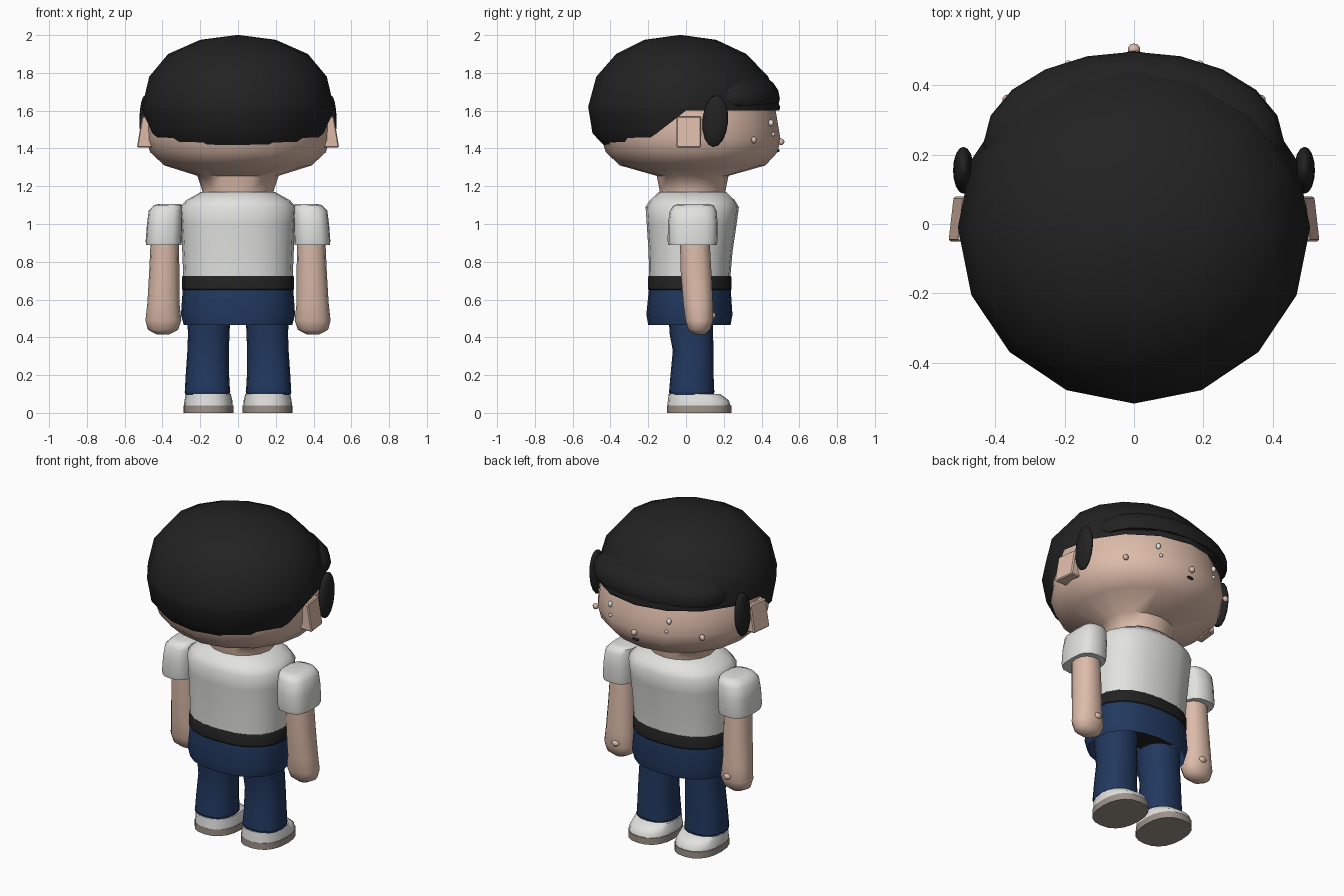
import bpy, bmesh, math
from mathutils import Vector, Matrix

cube = bpy.data.objects.get("Cube")
if cube:
    bpy.data.objects.remove(cube, do_unlink=True)


def material(name, r, g, b):
    m = bpy.data.materials.new(name)
    m.use_nodes = True
    m.diffuse_color = (r, g, b, 1)
    m.node_tree.nodes["Principled BSDF"].inputs["Base Color"].default_value = (r, g, b, 1)
    return m


SKIN = material("skin", .72, .50, .40)
BLACK = material("hair_black", .016, .016, .016)
WHITE = material("shirt_white", .76, .76, .74)
BLUE = material("trouser_blue", .016, .040, .115)
TAUPE = material("sole_taupe", .34, .29, .25)


def finish(name, bm, mat, angle=45):
    bmesh.ops.recalc_face_normals(bm, faces=bm.faces)
    mesh = bpy.data.meshes.new(name)
    bm.to_mesh(mesh)
    bm.free()
    mesh.materials.append(mat)
    ob = bpy.data.objects.new(name, mesh)
    bpy.context.collection.objects.link(ob)
    bpy.ops.object.select_all(action='DESELECT')
    ob.select_set(True)
    bpy.context.view_layer.objects.active = ob
    bpy.ops.object.shade_smooth_by_angle(angle=math.radians(angle))
    return ob


def loft(rings, sides=16, power=1.0, caps=(True, True)):
    """Stack of oval rings given as (z, x, y, radius x, radius y); power < 1 squares them off."""
    bm = bmesh.new()
    loops = []
    for z, cx, cy, rx, ry in rings:
        loop = []
        for i in range(sides):
            a = 2 * math.pi * i / sides
            c, s = math.cos(a), math.sin(a)
            loop.append(bm.verts.new((cx + rx * math.copysign(abs(c) ** power, c),
                                      cy + ry * math.copysign(abs(s) ** power, s), z)))
        loops.append(loop)
    for low, high in zip(loops, loops[1:]):
        for i in range(sides):
            j = (i + 1) % sides
            bm.faces.new((low[i], low[j], high[j], high[i]))
    for wanted, loop in zip(caps, (loops[0], loops[-1])):
        if wanted:
            bm.faces.new(loop)
    return bm


def ball(name, centre, size, mat, sides=16, tilt=0):
    bm = bmesh.new()
    bmesh.ops.create_uvsphere(bm, u_segments=sides, v_segments=max(6, sides // 2), radius=1)
    bm.transform(Matrix.Translation(centre) @ Matrix.Rotation(tilt, 4, 'X')
                 @ Matrix.Diagonal((*size, 1)))
    return finish(name, bm, mat, 60)


def cut(bm, point, normal, clear=False):
    return bmesh.ops.bisect_plane(bm, geom=bm.verts[:] + bm.edges[:] + bm.faces[:], dist=1e-5,
                                  plane_co=point, plane_no=normal, clear_inner=clear)


# Head and neck
finish("head", loft([
    (1.12, 0, .035, .18, .17), (1.18, 0, .035, .19, .175), (1.255, 0, .035, .215, .19),
    (1.31, 0, .035, .39, .385), (1.38, 0, .03, .465, .455), (1.45, 0, .027, .487, .473),
    (1.52, 0, .015, .487, .473), (1.6, 0, 0, .48, .475), (1.75, 0, -.01, .42, .42)]), SKIN, 60)

# Hair cap, trimmed to a hairline that drops towards the nape
bm = loft([(1.34, 0, -.01, .32, .32), (1.37, 0, -.01, .385, .38), (1.48, 0, -.01, .482, .485),
           (1.62, 0, -.01, .508, .508), (1.78, 0, -.02, .47, .455), (1.9, 0, -.025, .37, .345),
           (1.975, 0, -.03, .2, .19), (2, 0, -.03, .01, .01)])
slope = Vector((0, -.78, 1))
low_point = Vector((0, -.02, 1.585))
cut(bm, low_point, slope)
cut(bm, (0, 0, 1.6), (0, 0, 1))
bald = [f for f in bm.faces if f.calc_center_median().z < 1.6
        and (f.calc_center_median() - low_point).dot(slope) < 0]
bmesh.ops.delete(bm, geom=bald, context='FACES')
finish("hair_cap", bm, BLACK, 60)

# Fringe with a flat underside
bm = bmesh.new()
bmesh.ops.create_uvsphere(bm, u_segments=20, v_segments=12, radius=1)
bm.transform(Matrix.Translation((0, .23, 1.665)) @ Matrix.Diagonal((.435, .267, .165, 1)))
cut(bm, (0, 0, 1.6), (0, -.08, 1), True)
bmesh.ops.holes_fill(bm, edges=[e for e in bm.edges if e.is_boundary])
finish("fringe", bm, BLACK, 50)

# Nose and mouth
ball("nose", (0, .503, 1.435), (.018, .018, .018), SKIN, 10)
ball("mouth", (0, .488, 1.388), (.024, .008, .008), BLACK, 10)

# Torso: shirt, belt and open-bottomed hips
finish("shirt", loft([
    (.72, 0, .02, .29, .215), (.85, 0, .024, .295, .222), (1.0, 0, .03, .302, .238),
    (1.09, 0, .033, .308, .247), (1.125, 0, .034, .275, .225), (1.17, 0, .035, .195, .178)],
    20, .85), WHITE, 50)
finish("belt", loft([(.648, 0, .02, .292, .216), (.655, 0, .02, .297, .221),
                     (.718, 0, .02, .297, .221), (.726, 0, .02, .292, .216)], 20, .85), BLACK, 35)
finish("hips", loft([(.465, 0, .018, .287, .218), (.52, 0, .018, .302, .228),
                     (.65, 0, .02, .293, .217)], 20, .85, (False, False)), BLUE)

for side, label in ((1, "left"), (-1, "right")):
    # Sideburn, ear and face details
    ball(label + "_sideburn", (side * .492, .155, 1.545), (.03, .068, .138), BLACK, 16, -.08)
    bm = bmesh.new()
    bmesh.ops.create_cube(bm, size=1)
    for v in bm.verts:
        outer, back, low = v.co.x * side > 0, v.co.y < 0, v.co.z < 0
        v.co = (side * (.493 + .015 * back + .028 * low if outer else .42),
                -.05 if back else .08, 1.405 if low else 1.57)
    bmesh.ops.bevel(bm, geom=bm.edges[:], offset=.006, segments=1, affect='EDGES')
    finish(label + "_ear", bm, SKIN, 30)
    ball(label + "_cheek", (side * .362, .36, 1.445), (.018, .014, .018), SKIN, 10)
    ball(label + "_eye", (side * .2, .45, 1.535), (.014, .014, .018), WHITE, 10)
    ball(label + "_eye_lower", (side * .19, .462, 1.475), (.01, .01, .011), WHITE, 10)

    # Arm, thumb and puffed sleeve
    x = side
    finish(label + "_arm", loft([
        (.415, x * .397, .07, .032, .028), (.44, x * .397, .07, .08, .058),
        (.49, x * .395, .07, .095, .075), (.58, x * .395, .064, .085, .08),
        (.75, x * .39, .053, .08, .083), (.95, x * .388, .045, .073, .08)], 14, .9), SKIN, 60)
    ball(label + "_thumb", (x * .38, .142, .515), (.024, .016, .018), SKIN, 10)
    finish(label + "_sleeve", loft([
        (.89, x * .393, .035, .094, .128), (.91, x * .393, .035, .096, .132),
        (1.0, x * .388, .036, .094, .132), (1.07, x * .383, .038, .09, .124),
        (1.1, x * .37, .04, .075, .105), (1.107, x * .36, .04, .05, .07)], 16, .7), WHITE, 55)

    # Leg with dark cuff
    finish(label + "_leg", loft([
        (.11, x * .162, .03, .12, .12), (.2, x * .162, .032, .115, .114),
        (.33, x * .158, .038, .11, .108), (.42, x * .155, .028, .11, .115),
        (.52, x * .155, .026, .115, .118)], 16, .85), BLUE, 60)
    finish(label + "_cuff", loft([(.096, x * .162, .03, .116, .116),
                                  (.112, x * .162, .03, .121, .121)], 16, .85), BLUE)

    # Shoe with a sloping toe
    finish(label + "_shoe_sole", loft([(0, x * .157, .07, .132, .17),
                                       (.04, x * .157, .07, .132, .17)], 20, .85), TAUPE, 40)
    bm = loft([(.04, x * .157, .068, .129, .167), (.065, x * .157, .066, .127, .162),
               (.1, x * .157, .045, .119, .137)], 20, .85)
    finish(label + "_shoe_upper", bm, WHITE, 50)
